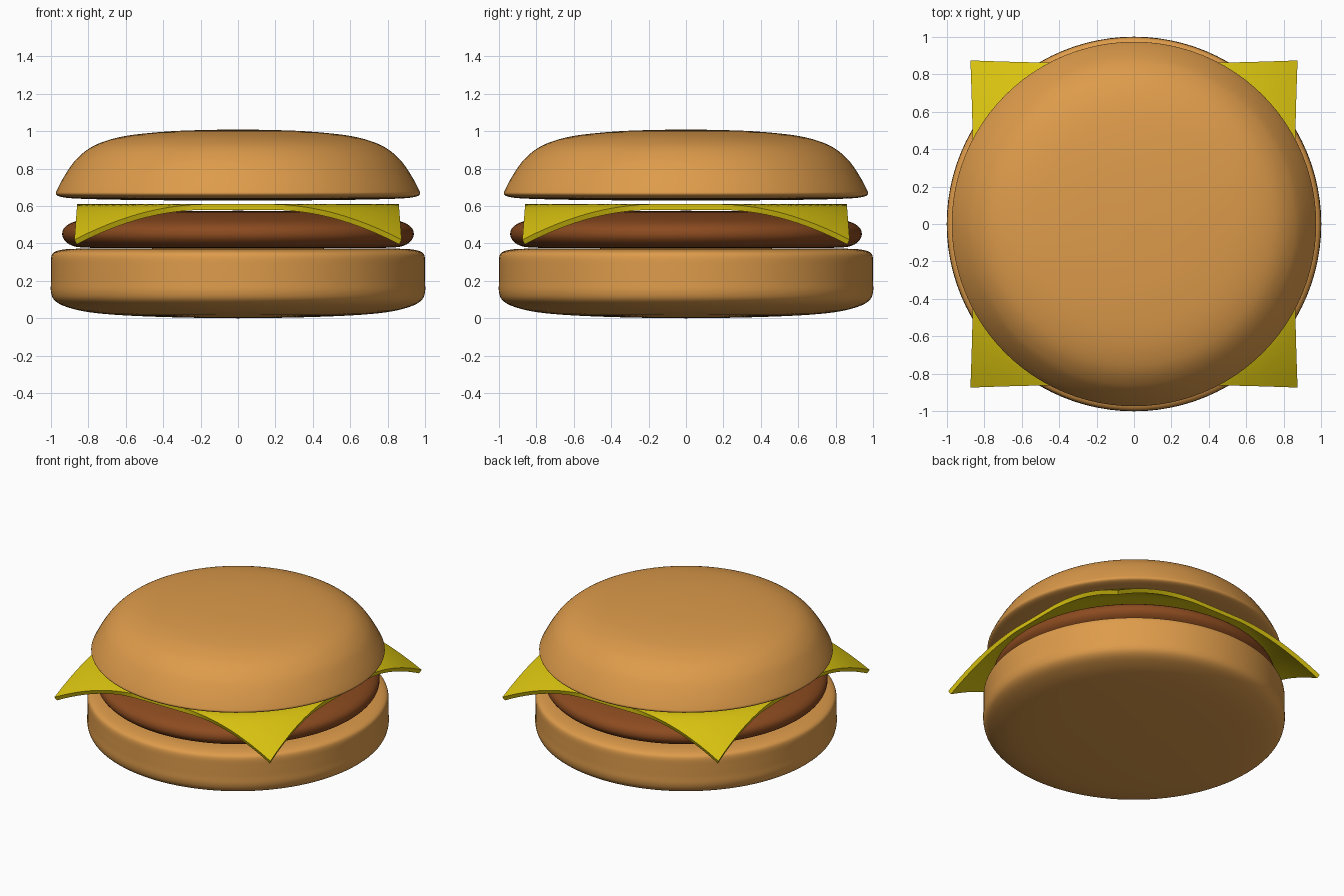
import bpy, bmesh, math
from mathutils import Vector

if "Cube" in bpy.data.objects:
    bpy.data.objects.remove(bpy.data.objects["Cube"])


def material(name, rgb):
    m = bpy.data.materials.new(name)
    m.diffuse_color = (*rgb, 1)
    m.use_nodes = True
    m.node_tree.nodes["Principled BSDF"].inputs["Base Color"].default_value = m.diffuse_color
    return m


bread = material("bread", (0.73, 0.33, 0.07))
meat = material("meat", (0.26, 0.07, 0.014))
yellow = material("cheese", (0.70, 0.55, 0.005))


def finish(name, bm, mat):
    bmesh.ops.recalc_face_normals(bm, faces=bm.faces)
    for f in bm.faces:
        f.smooth = True
    me = bpy.data.meshes.new(name)
    bm.to_mesh(me)
    bm.free()
    me.materials.append(mat)
    ob = bpy.data.objects.new(name, me)
    bpy.context.collection.objects.link(ob)
    return ob


def smooth_curve(pts, n=4):
    """Catmull-Rom curve through the profile points."""
    p = [Vector(q) for q in pts]
    p = [p[0]] + p + [p[-1]]
    out = []
    for a, b, c, d in zip(p, p[1:], p[2:], p[3:]):
        for i in range(n):
            t = i / n
            out.append(0.5 * (2 * b + (c - a) * t + (2 * a - 5 * b + 4 * c - d) * t * t
                              + (3 * b - a - 3 * c + d) * t ** 3))
    return out + [p[-1]]


def lathe(name, profile, mat, steps=96):
    bm = bmesh.new()
    verts = [bm.verts.new((r, 0, z)) for r, z in smooth_curve(profile)]
    edges = [bm.edges.new(e) for e in zip(verts, verts[1:])]
    bmesh.ops.spin(bm, geom=verts + edges, cent=(0, 0, 0), axis=(0, 0, 1),
                   angle=math.tau, steps=steps)
    bmesh.ops.remove_doubles(bm, verts=bm.verts, dist=1e-4)
    return finish(name, bm, mat)


# Buns and patty, each a turned profile from bottom centre to top centre
lathe("bottom_bun", [(0, 0), (0.3, 0.004), (0.6, 0.015), (0.8, 0.033), (0.92, 0.062),
                     (0.98, 0.095), (1.0, 0.14), (1.0, 0.2), (1.0, 0.27), (0.998, 0.33),
                     (0.98, 0.355), (0.93, 0.368), (0.85, 0.372), (0.6, 0.374),
                     (0, 0.375)], bread)
lathe("patty", [(0, 0.376), (0.6, 0.376), (0.82, 0.378), (0.89, 0.39), (0.928, 0.418),
                (0.94, 0.452), (0.925, 0.488), (0.87, 0.518), (0.75, 0.545),
                (0.6, 0.563), (0.4, 0.572), (0, 0.575)], meat)
lathe("top_bun", [(0, 0.63), (0.4, 0.631), (0.7, 0.635), (0.88, 0.641), (0.95, 0.65),
                  (0.973, 0.664), (0.968, 0.685), (0.94, 0.74), (0.90, 0.805),
                  (0.86, 0.855), (0.8, 0.905), (0.73, 0.94), (0.63, 0.969),
                  (0.5, 0.988), (0.3, 1.003), (0, 1.01)], bread)

# Cheese slice: a square sheet whose corners droop
bm = bmesh.new()
bmesh.ops.create_grid(bm, x_segments=48, y_segments=48, size=0.86)
for v in bm.verts:
    t = max(0, (v.co.xy.length - 0.88) / 0.336)
    drop = 0.19 * t ** 1.35
    v.co.xy *= 1 + 0.09 * drop
    v.co.z = 0.61 - drop
cheese = finish("cheese_slice", bm, yellow)
solid = cheese.modifiers.new("thickness", "SOLIDIFY")
solid.thickness = 0.03
solid.offset = -1

# Keep the slice's cut edges crisp
bpy.context.view_layer.objects.active = cheese
cheese.select_set(True)
bpy.ops.object.modifier_apply(modifier="thickness")
if min(v.co.z for v in cheese.data.vertices) > 0.5:
    raise ValueError("cheese corners should droop")
if max(v.co.z for v in cheese.data.vertices) > 0.62:
    for v in cheese.data.vertices:
        v.co.z -= 0.03
bpy.ops.object.shade_smooth_by_angle(angle=math.radians(35))
